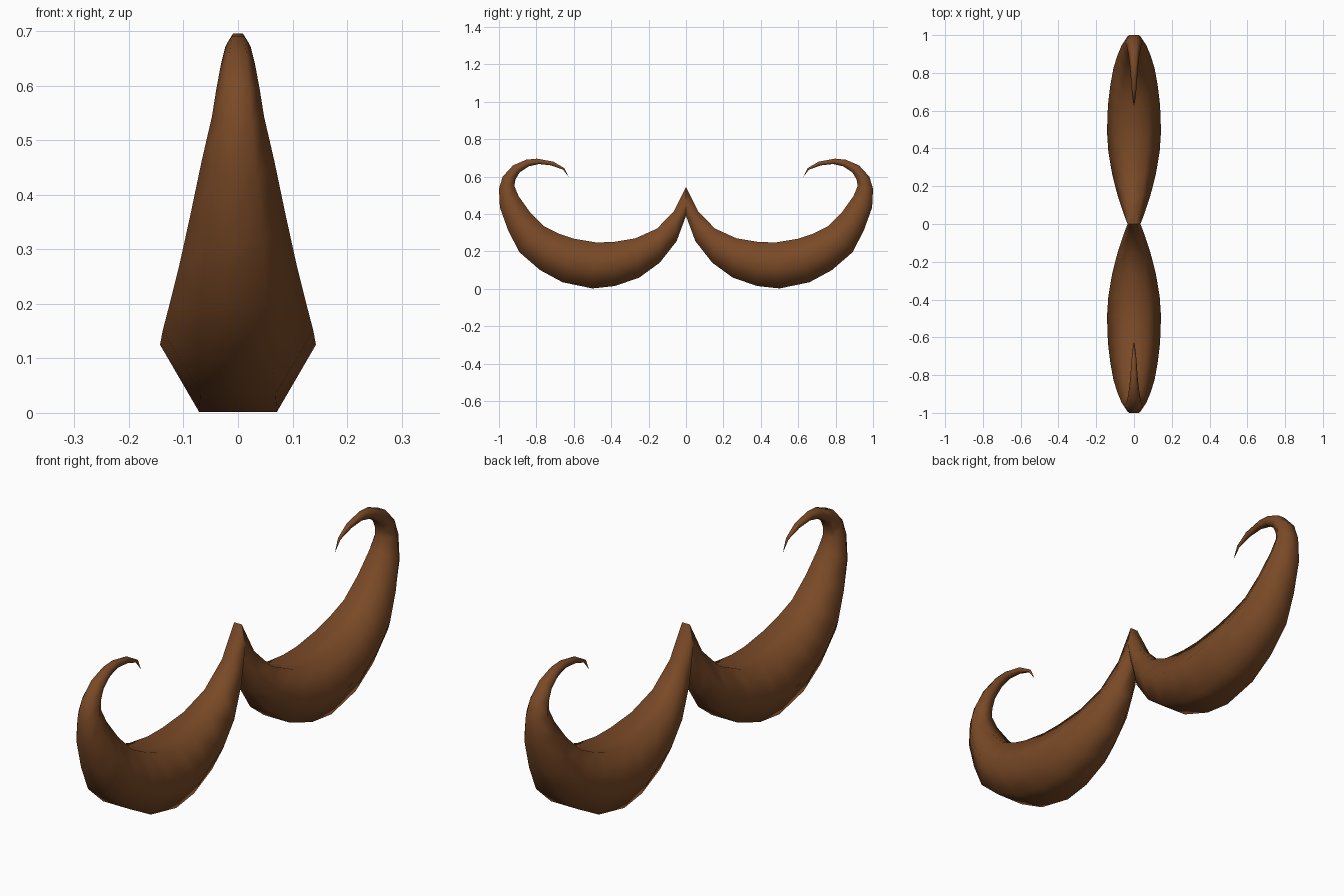
import bpy
import bmesh

# Sections from the middle outwards: outer edge (y, z), inner edge (y, z), half width
SECTIONS = [
    (0.00, 0.390, 0.000, 0.545, 0.034),
    (0.05, 0.255, 0.064, 0.415, 0.056),
    (0.14, 0.140, 0.155, 0.322, 0.086),
    (0.25, 0.060, 0.270, 0.270, 0.115),
    (0.38, 0.015, 0.390, 0.250, 0.136),
    (0.50, 0.002, 0.480, 0.248, 0.143),
    (0.66, 0.035, 0.600, 0.268, 0.138),
    (0.78, 0.100, 0.680, 0.295, 0.126),
    (0.89, 0.195, 0.760, 0.335, 0.109),
    (0.95, 0.310, 0.834, 0.410, 0.088),
    (0.995, 0.435, 0.895, 0.495, 0.066),
    (1.00, 0.535, 0.918, 0.550, 0.048),
    (0.98, 0.600, 0.912, 0.585, 0.040),
    (0.925, 0.660, 0.890, 0.622, 0.031),
    (0.855, 0.690, 0.840, 0.655, 0.023),
    (0.797, 0.696, 0.786, 0.667, 0.018),
    (0.71, 0.680, 0.722, 0.660, 0.013),
    (0.65, 0.645, 0.657, 0.637, 0.006),
]
TIP = (0.625, 0.595)


def hex_ring(bm, section, side):
    """Hexagonal cross-section with flat inner and outer faces."""
    oy, oz, iy, iz, w = section
    my, mz = (oy + iy) / 2, (oz + iz) / 2
    points = [(w, my, mz), (w / 2, iy, iz), (-w / 2, iy, iz),
              (-w, my, mz), (-w / 2, oy, oz), (w / 2, oy, oz)]
    return [bm.verts.new((x, side * y, z)) for x, y, z in points]


bm = bmesh.new()

# Both curled halves share the middle ring
middle = hex_ring(bm, SECTIONS[0], 1)
for side in (-1, 1):
    ring = middle
    for section in SECTIONS[1:]:
        new = hex_ring(bm, section, side)
        for i in range(6):
            j = (i + 1) % 6
            bm.faces.new((ring[i], ring[j], new[j], new[i]))
        ring = new
    # Pointed tip
    tip = bm.verts.new((0, side * TIP[0], TIP[1]))
    for i in range(6):
        bm.faces.new((ring[i], ring[(i + 1) % 6], tip))

bmesh.ops.recalc_face_normals(bm, faces=bm.faces[:])

# Smooth hair, with a crease only at the sharp middle peak
for face in bm.faces:
    face.smooth = True
for edge in bm.edges:
    if all(v in middle for v in edge.verts):
        edge.smooth = False

mesh = bpy.data.meshes.new("moustache")
bm.to_mesh(mesh)
bm.free()

brown = bpy.data.materials.new("brown hair")
brown.diffuse_color = (0.195, 0.068, 0.020, 1)
mesh.materials.append(brown)

moustache = bpy.data.objects.new("moustache", mesh)
bpy.context.collection.objects.link(moustache)
